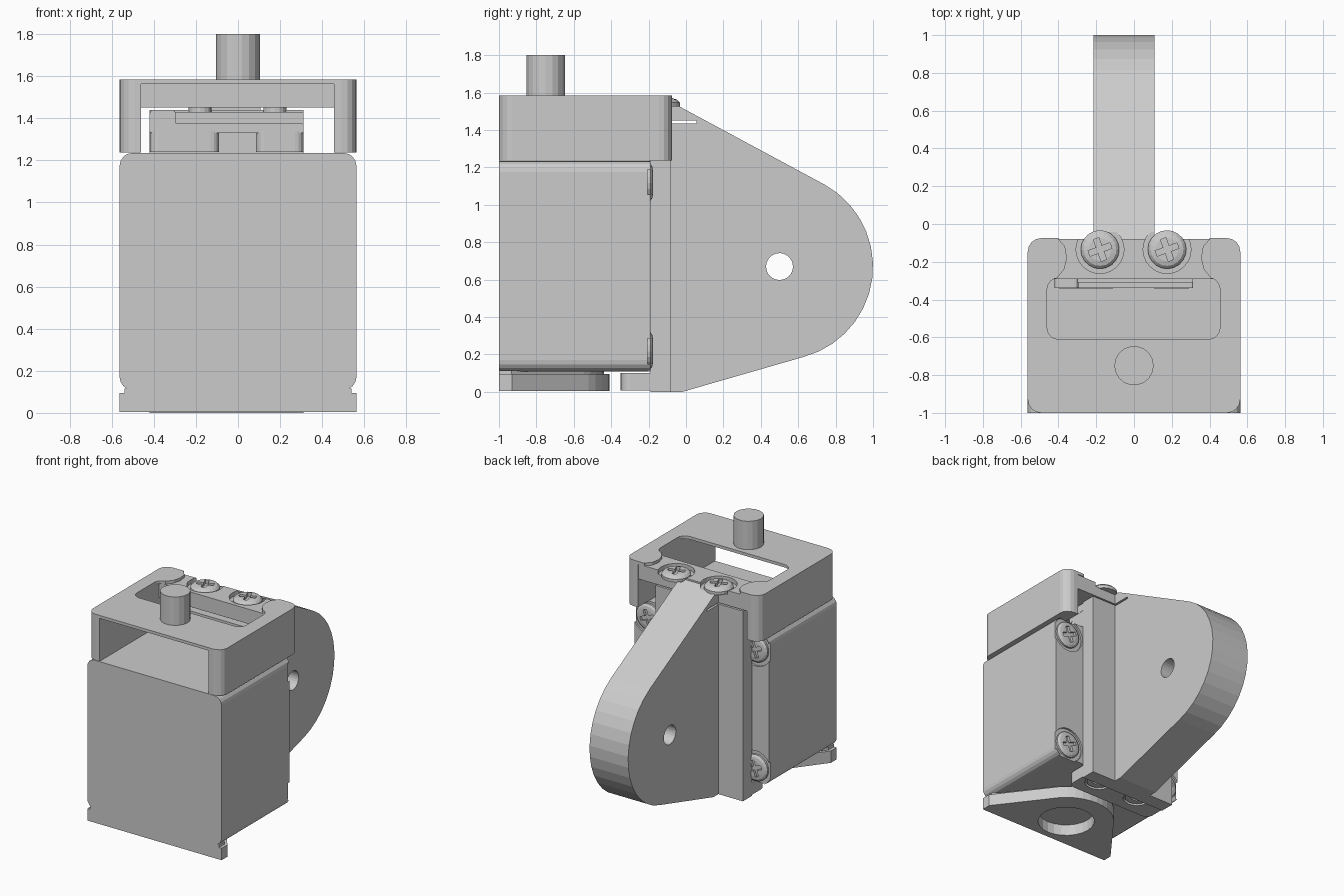
import bpy, bmesh
from math import sin, cos, pi, radians
from mathutils import Matrix

if "Cube" in bpy.data.objects:
    bpy.data.objects.remove(bpy.data.objects["Cube"])


def arc(cx, cy, r, a0, a1, n):
    return [(cx + r * cos(radians(a0 + (a1 - a0) * i / n)),
             cy + r * sin(radians(a0 + (a1 - a0) * i / n))) for i in range(n + 1)]


def circle(cx, cy, r, n=24):
    return arc(cx, cy, r, 0, 360, n)[:-1]


def rrect(x0, y0, x1, y1, r, n=4):
    return (arc(x1 - r, y1 - r, r, 0, 90, n) + arc(x0 + r, y1 - r, r, 90, 180, n)
            + arc(x0 + r, y0 + r, r, 180, 270, n) + arc(x1 - r, y0 + r, r, 270, 360, n))


def rect(x0, y0, x1, y1):
    return [(x0, y0), (x1, y0), (x1, y1), (x0, y1)]


def prism(name, pts, axis, a, b):
    """Extrude a 2D profile along an axis from a to b."""
    place = {'x': lambda u, v, w: (w, u, v),
             'y': lambda u, v, w: (u, w, v),
             'z': lambda u, v, w: (u, v, w)}[axis]
    bm = bmesh.new()
    lo = [bm.verts.new(place(u, v, a)) for u, v in pts]
    hi = [bm.verts.new(place(u, v, b)) for u, v in pts]
    bm.faces.new(lo)
    bm.faces.new(hi)
    for i in range(len(pts)):
        j = (i + 1) % len(pts)
        bm.faces.new((lo[i], lo[j], hi[j], hi[i]))
    bmesh.ops.recalc_face_normals(bm, faces=bm.faces)
    me = bpy.data.meshes.new(name)
    bm.to_mesh(me)
    bm.free()
    ob = bpy.data.objects.new(name, me)
    bpy.context.collection.objects.link(ob)
    return ob


def boolean(ob, others, op='DIFFERENCE'):
    """Apply booleans and remove the operands."""
    for c in others:
        c.hide_render = True
        m = ob.modifiers.new('bool', 'BOOLEAN')
        m.operation, m.object, m.solver = op, c, 'EXACT'
    bpy.context.view_layer.update()
    me = bpy.data.meshes.new_from_object(
        ob.evaluated_get(bpy.context.evaluated_depsgraph_get()))
    ob.modifiers.clear()
    ob.data = me
    for c in others:
        bpy.data.objects.remove(c)


def screw(name, r, h, matrix):
    """Chamfered head with a cross recess, along local +z from 0 to h."""
    bm = bmesh.new()
    rings = [(r, 0), (r, h * .5), (r * .85, h * .85), (r * .6, h)]
    loops = [[bm.verts.new((x, y, z)) for x, y in circle(0, 0, q, 20)] for q, z in rings]
    for l0, l1 in zip(loops, loops[1:]):
        for i in range(20):
            j = (i + 1) % 20
            bm.faces.new((l0[i], l0[j], l1[j], l1[i]))
    bm.faces.new(loops[0])
    bm.faces.new(loops[-1])
    bmesh.ops.recalc_face_normals(bm, faces=bm.faces)
    me = bpy.data.meshes.new(name)
    bm.to_mesh(me)
    bm.free()
    ob = bpy.data.objects.new(name, me)
    bpy.context.collection.objects.link(ob)
    l, t = r * .6, r * .15
    cross = [(l, -t), (l, t), (t, t), (t, l), (-t, l), (-t, t),
             (-l, t), (-l, -t), (-t, -t), (-t, -l), (t, -l), (t, -t)]
    boolean(ob, [prism('cut', cross, 'z', h * .35, h * 2)])
    ob.data.transform(Matrix.Rotation(radians(20), 4, 'Z'))
    ob.matrix_world = matrix


W = 0.5625
# Motor body with counterbores at the back corners
body = prism('motor_body', rrect(-W, .11, W, 1.235, .06), 'y', -1, -.19)
corners = [(sx * .45, z) for sx in (-1, 1) for z in (.22, 1.12)]
boolean(body, [prism('cut', circle(x, z, .13), 'y', -.205, -.1) for x, z in corners])
for x, z in corners:
    screw('motor_screw', .1, .03,
          Matrix.Translation((x, -.206, z)) @ Matrix.Rotation(-pi / 2, 4, 'X'))

# Bottom flange with round boss and blind hole
outline = ([(-W, -1), (W, -1), (W, -.93)] + arc(0, -.75, .34, 42, 138, 10) + [(-W, -.93)])
flange = prism('bottom_flange', outline, 'z', .005, .095)
neck = prism('flange_neck', [(x * .96, -1 + (y + 1) * .95) for x, y in outline], 'z', .09, .115)
boolean(flange, [prism('cut', circle(0, -.75, .2), 'z', -.1, .09)])

# Top cap: thin plate, window and scalloped shelf recess
plate_shape = rrect(-W, -1, W, -.075, .07)
plate = prism('cap_plate', plate_shape, 'z', 1.563, 1.585)
recess = ([(-.40, .1), (-.40, -.08)] + [(-.365, -.12), (-.355, -.18), (-.37, -.24), (-.41, -.29)]
          + [(.41, -.29), (.37, -.24), (.355, -.18), (.365, -.12), (.40, -.08), (.40, .1)])
boolean(plate, [prism('cut', rrect(-.46, -.61, .455, -.285, .06), 'z', 1.4, 1.8),
                prism('cut', recess, 'z', 1.4, 1.8)])
# Cap side walls
walls = prism('cap_walls', plate_shape, 'z', 1.237, 1.564)
boolean(walls, [prism('cut', rect(-.46, -1.5, .455, .5), 'z', 1, 1.8)])
# Screw shelf across the back of the cap
holes = (-.18, .175)
shelf = prism('cap_shelf', rect(-.465, -.29, .46, -.08), 'z', 1.45, 1.562)
boolean(shelf, [prism('cut', circle(x, -.135, .127), 'z', 1.53, 1.7) for x in holes])

# Shaft
prism('shaft', circle(0, -.75, .104, 18), 'z', 1.58, 1.8)

# Bracket: vertical back plate, top lugs and foot
bx0, bx1 = -.42, .312
prism('bracket_back_plate', rect(bx0, -.19, bx1, -.08), 'z', 0, 1.44)
prism('bracket_top_bar', rrect(bx0, 1.33, bx1, 1.375, .01), 'y', -.34, -.08)
prism('bracket_top_pad', rect(-.30, 1.37, bx1, 1.43), 'y', -.31, -.08)
prism('bracket_top_stop', rrect(bx0, 1.33, -.295, 1.44, .02), 'y', -.34, -.08)
for x0, x1 in ((bx0, -.09), (.085, bx1)):
    prism('bracket_lug', rrect(x0, -.345, x1, -.1, .04), 'z', 1.24, 1.34)
foot = prism('bracket_foot', rrect(bx0, -.35, bx1, -.08, .05), 'z', .008, .1)
boolean(foot, [prism('cut', circle(x, -.18, .1), 'z', -.1, .03) for x in holes])

# Screws through shelf and foot
for x in holes:
    screw('cap_screw', .102, .045, Matrix.Translation((x, -.135, 1.525)))
    prism('cap_screw_shank', circle(x, -.18, .055, 16), 'z', 1.4, 1.5)
    bolt = prism('foot_bolt', circle(x, -.18, .085), 'z', .012, .05)
    boolean(bolt, [prism('cut', circle(x, -.18, .045, 6), 'z', -.1, .035)])

# Mounting arm with a pivot hole, slit and clearance for the cap screws
profile = [(-.1, 0), (-.02, 0)] + arc(.5, .67, .5, -75, 61, 14) + [(-.08, 1.55), (-.1, 1.55)]
arm = prism('mounting_arm', profile, 'x', -.215, .108)
boolean(arm, [prism('cut', circle(.5, .67, .072), 'x', -1, 1),
              prism('cut', rect(-.2, 1.435, .055, 1.45), 'x', -1, 1)]
        + [prism('cut', circle(x, -.135, .127), 'z', 1.53, 1.7) for x in holes])
